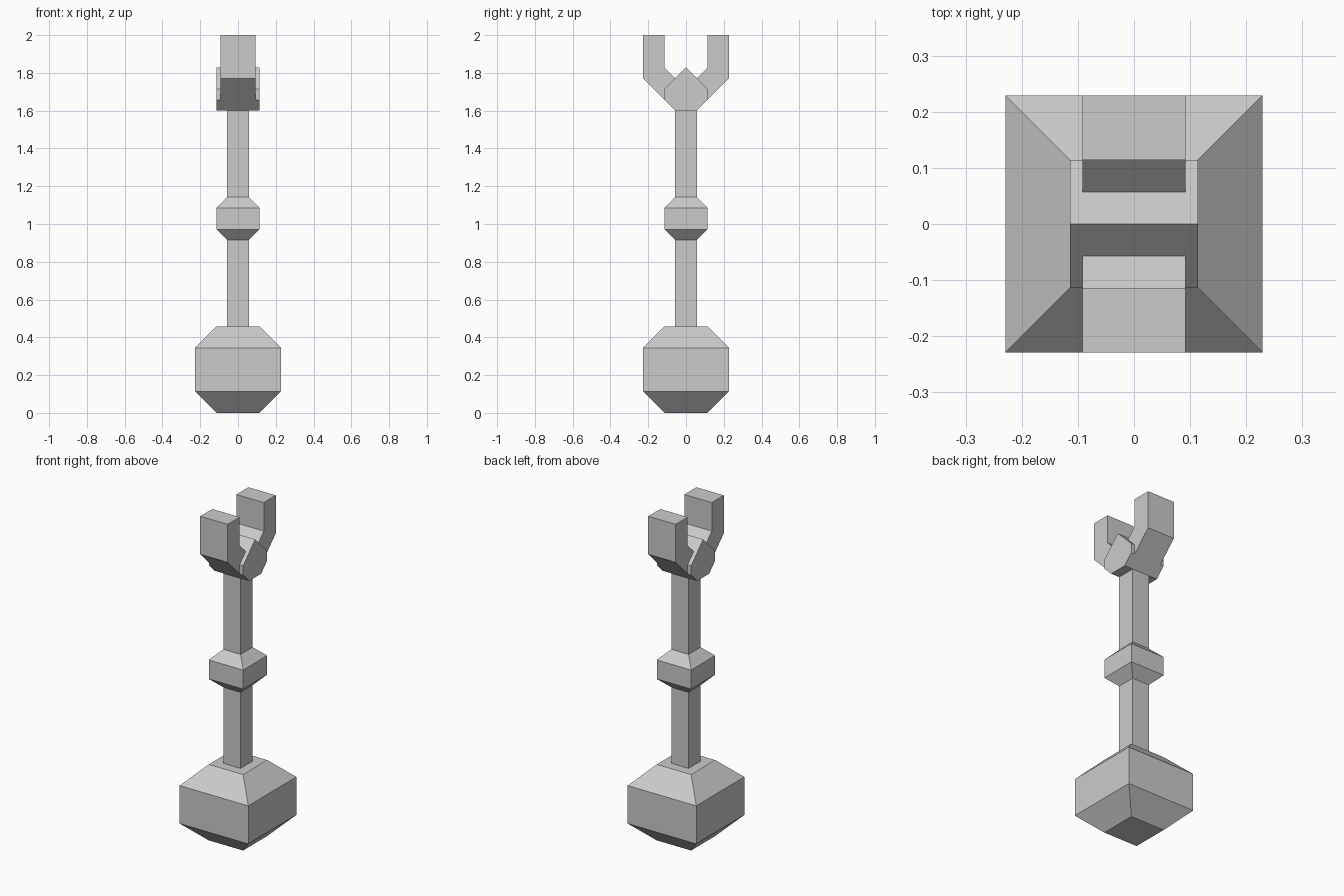
import bpy, bmesh

if "Cube" in bpy.data.objects:
    bpy.data.objects.remove(bpy.data.objects["Cube"])

U = 2 / 35  # grid unit the model is built on


def finish(name, bm):
    bmesh.ops.recalc_face_normals(bm, faces=bm.faces)
    mesh = bpy.data.meshes.new(name)
    bm.to_mesh(mesh)
    bm.free()
    obj = bpy.data.objects.new(name, mesh)
    bpy.context.collection.objects.link(obj)
    return obj


def square_stack(name, levels):
    """Closed square column through (half_width, z) levels, in grid units."""
    bm = bmesh.new()
    rings = [[bm.verts.new((sx * h * U, sy * h * U, z * U))
              for sx, sy in ((-1, -1), (1, -1), (1, 1), (-1, 1))]
             for h, z in levels]
    for a, b in zip(rings, rings[1:]):
        for i in range(4):
            j = (i + 1) % 4
            bm.faces.new((a[i], a[j], b[j], b[i]))
    bm.faces.new(rings[0][::-1])
    bm.faces.new(rings[-1])
    return finish(name, bm)


def side_profile(name, points, half):
    """Extrude a (y, z) outline along x, centred, in grid units."""
    bm = bmesh.new()
    left = [bm.verts.new((-half * U, y * U, z * U)) for y, z in points]
    right = [bm.verts.new((half * U, y * U, z * U)) for y, z in points]
    n = len(points)
    bm.faces.new(left)
    bm.faces.new(right[::-1])
    for i in range(n):
        j = (i + 1) % n
        bm.faces.new((left[i], left[j], right[j], right[i]))
    return finish(name, bm)


# Heavy chamfered pommel and the collar halfway up the handle
square_stack("pommel", [(2, 0), (4, 2), (4, 6), (2, 8)])
square_stack("collar", [(1, 16), (2, 17), (2, 19), (1, 20)])

# Handle above and below the collar
square_stack("lower_shaft", [(1, 8), (1, 16)])
square_stack("upper_shaft", [(1, 20), (1, 28)])

# Pointed block at the top of the handle
side_profile("head", [(-1, 28), (1, 28), (2, 29), (2, 30),
                      (0, 32), (-2, 30), (-2, 29)], 2)

# Two bent prongs growing out of the head
prong = [(2, 29), (4, 31), (4, 35), (2, 35), (2, 32), (1, 31)]
for label, s in (("front", -1), ("back", 1)):
    side_profile(label + "_prong", [(s * y, z) for y, z in prong], 1.6)
